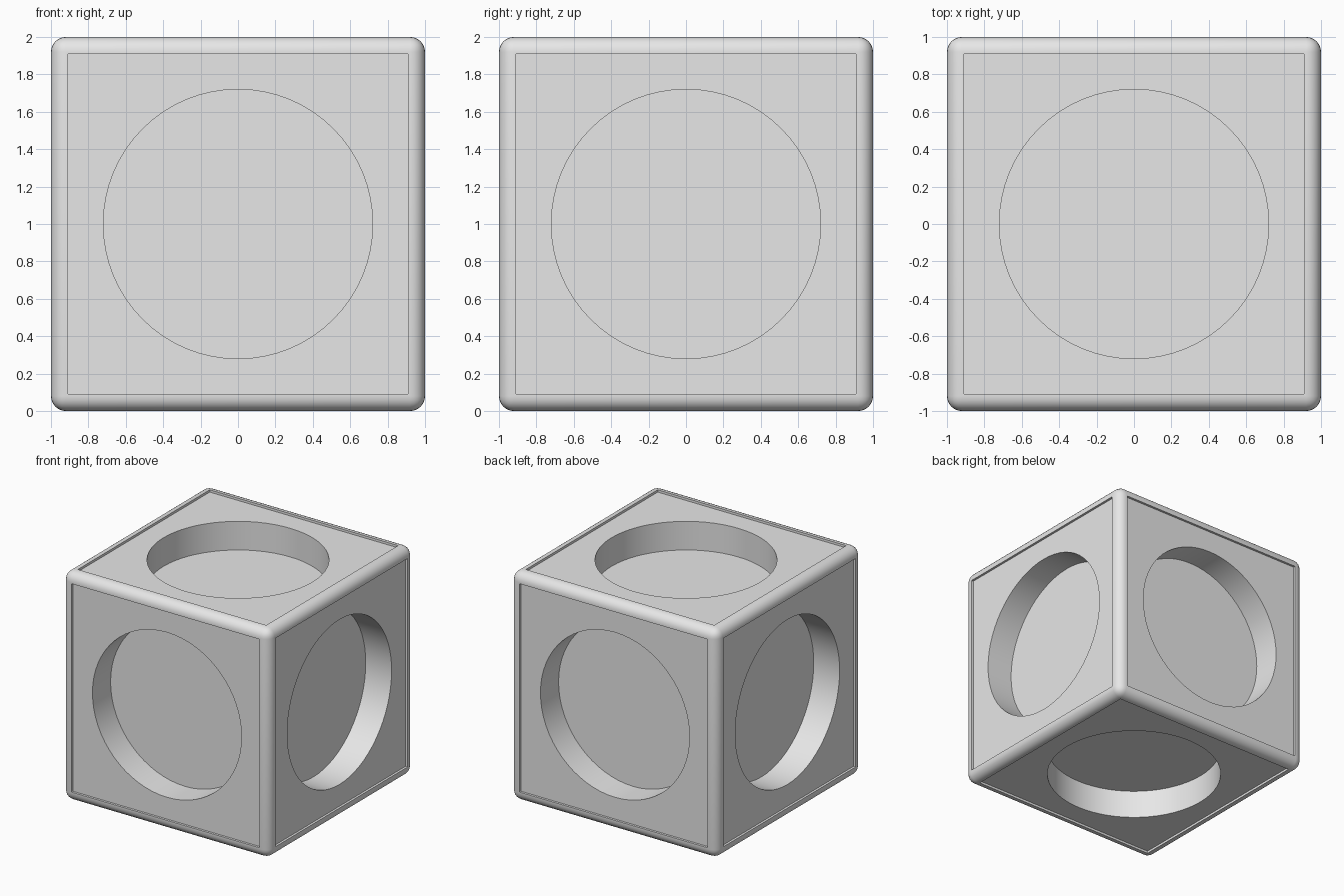
import bpy, bmesh
from mathutils import Matrix, Vector

PANEL_HALF, PANEL_LEVEL = 0.91, 0.98
DISC_RADIUS, DISC_LEVEL = 0.72, 0.73
OUTSIDE = 1.1
CENTRE = Vector((0, 0, 1))

default = bpy.data.objects.get("Cube")
if default:
    bpy.data.objects.remove(default)

grey = bpy.data.materials.new("light_grey")
grey.use_nodes = True
colour = (0.8, 0.8, 0.8, 1)
grey.diffuse_color = colour
grey.node_tree.nodes["Principled BSDF"].inputs["Base Color"].default_value = colour


def make_object(name, bm):
    mesh = bpy.data.meshes.new(name)
    bm.to_mesh(mesh)
    bm.free()
    mesh.materials.append(grey)
    obj = bpy.data.objects.new(name, mesh)
    obj.location = CENTRE
    bpy.context.collection.objects.link(obj)
    return obj


def six_sided_cutter(name, add_shape, level):
    """One solid pointing along each of the six face directions."""
    bm = bmesh.new()
    for axis in "XYZ":
        for sign in (1, -1):
            direction = Vector([sign * (axis == a) for a in "XYZ"])
            turn = Vector((0, 0, 1)).rotation_difference(direction).to_matrix().to_4x4()
            place = turn @ Matrix.Translation((0, 0, (level + OUTSIDE) / 2))
            add_shape(bm, place, OUTSIDE - level)
    obj = make_object(name, bm)
    obj.hide_render = True
    return obj


def add_plate(bm, place, depth):
    size = Matrix.Diagonal((2 * PANEL_HALF, 2 * PANEL_HALF, depth, 1))
    bmesh.ops.create_cube(bm, size=1, matrix=place @ size)


def add_disc(bm, place, depth):
    bmesh.ops.create_cone(bm, cap_ends=True, segments=64, radius1=DISC_RADIUS,
                          radius2=DISC_RADIUS, depth=depth, matrix=place)


# Rounded cube body
bm = bmesh.new()
bmesh.ops.create_cube(bm, size=2)
bmesh.ops.bevel(bm, geom=bm.edges[:], offset=0.08, segments=6, profile=0.5,
                affect='EDGES', clamp_overlap=True)
body = make_object("cube_body", bm)

# Shallow square panels, then deep round recesses
cutters = [six_sided_cutter("panel_cutter", add_plate, PANEL_LEVEL),
           six_sided_cutter("recess_cutter", add_disc, DISC_LEVEL)]
bpy.ops.object.select_all(action='DESELECT')
body.select_set(True)
bpy.context.view_layer.objects.active = body
for cutter in cutters:
    cut = body.modifiers.new(cutter.name, 'BOOLEAN')
    cut.operation = 'DIFFERENCE'
    cut.solver = 'EXACT'
    cut.object = cutter
    bpy.ops.object.modifier_apply(modifier=cut.name)
    bpy.data.objects.remove(cutter)

bpy.ops.object.shade_smooth_by_angle()
